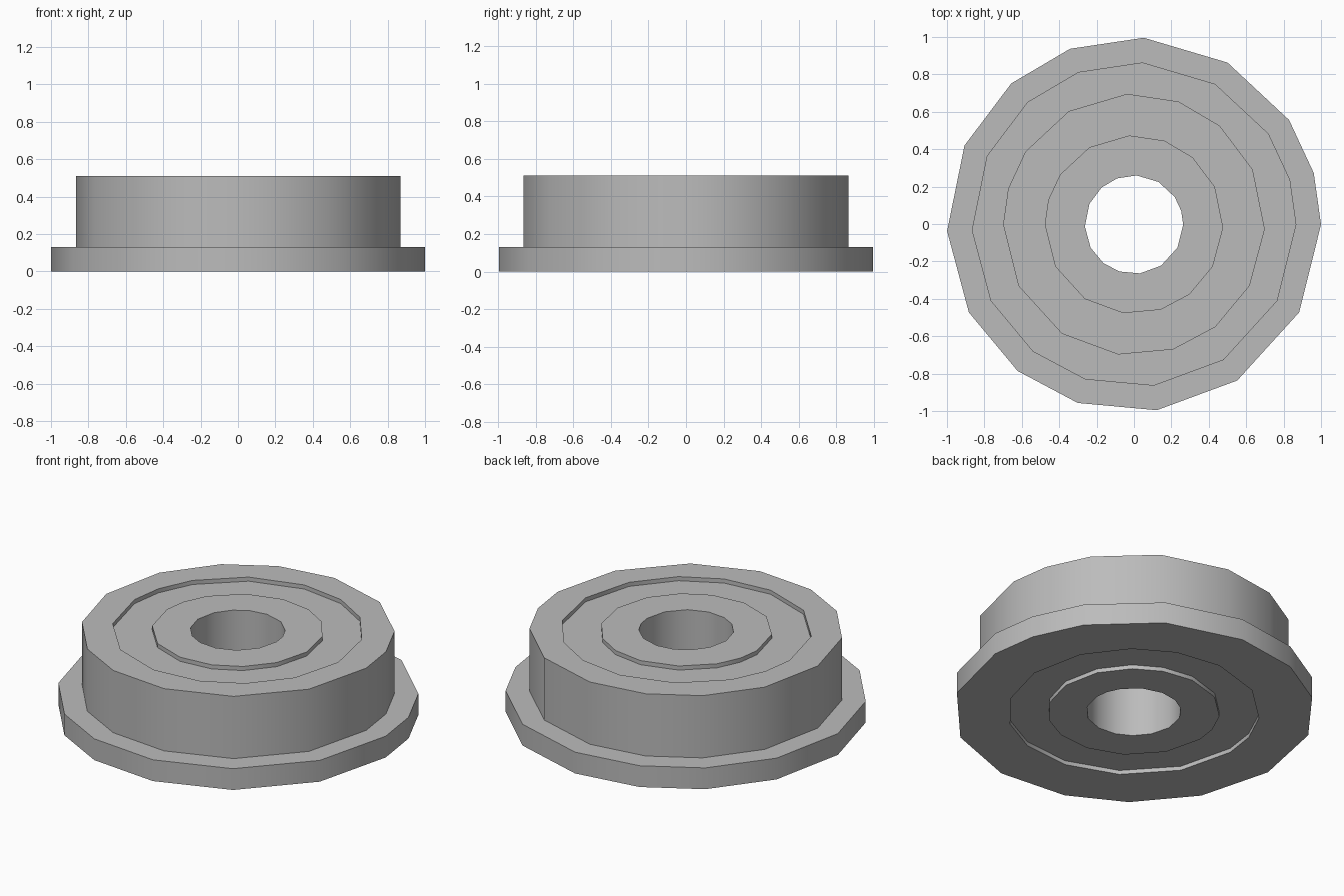
import bpy
import bmesh
from math import cos, sin, radians

# Remove the default cube
cube = bpy.data.objects.get("Cube")
if cube:
    bpy.data.objects.remove(cube, do_unlink=True)

# Main dimensions
HEIGHT, FLANGE_TOP, RECESS = 0.51, 0.13, 0.025
FLANGE_R, BODY_R, SEAL_OUT, SEAL_IN, BORE_R = 1.0, 0.868, 0.697, 0.477, 0.263
OVERLAP = 0.008
Y_SHIFT = -0.003

# Uneven facet corners: outward walls use OUTER, inward-facing groove uses its mirror image
OUTER = [0, 16, 34, 60, 87, 110, 131, 155, 182, 208, 231.5, 252.5, 277, 303.5, 332]
GROOVE = sorted((180 - a if a <= 182 else 540 - a) for a in OUTER)

steel = bpy.data.materials.new("steel_grey")
steel.use_nodes = True
grey = (0.5, 0.5, 0.5, 1.0)
steel.diffuse_color = grey
steel.node_tree.nodes["Principled BSDF"].inputs["Base Color"].default_value = grey


def lathe(name, profile):
    """Sweep a closed profile of (radius, z, corner angles) around the z axis."""
    bm = bmesh.new()
    rings = [
        [bm.verts.new((r * cos(radians(a)), r * sin(radians(a)) + Y_SHIFT, z)) for a in angles]
        for r, z, angles in profile
    ]
    for i, ring in enumerate(rings):
        following = rings[(i + 1) % len(rings)]
        for j in range(len(ring)):
            k = (j + 1) % len(ring)
            bm.faces.new((ring[j], ring[k], following[k], following[j]))
    bmesh.ops.recalc_face_normals(bm, faces=bm.faces)
    mesh = bpy.data.meshes.new(name)
    bm.to_mesh(mesh)
    bm.free()
    mesh.materials.append(steel)
    obj = bpy.data.objects.new(name, mesh)
    bpy.context.collection.objects.link(obj)
    bpy.ops.object.select_all(action="DESELECT")
    obj.select_set(True)
    bpy.context.view_layer.objects.active = obj
    bpy.ops.object.shade_smooth_by_angle(angle=radians(35))
    return obj


# Outer ring with its bottom flange
lathe("flanged_outer_ring", [
    (FLANGE_R, 0, OUTER),
    (FLANGE_R, FLANGE_TOP, OUTER),
    (BODY_R, FLANGE_TOP, OUTER),
    (BODY_R, HEIGHT, OUTER),
    (SEAL_OUT, HEIGHT, GROOVE),
    (SEAL_OUT, 0, GROOVE),
])

# Inner ring around the bore
lathe("inner_ring", [
    (SEAL_IN, 0, GROOVE),
    (SEAL_IN, HEIGHT, GROOVE),
    (BORE_R, HEIGHT, OUTER),
    (BORE_R, 0, OUTER),
])

# Recessed seal filling the gap between the rings
lathe("seal", [
    (SEAL_OUT + OVERLAP, RECESS, GROOVE),
    (SEAL_OUT + OVERLAP, HEIGHT - RECESS, GROOVE),
    (SEAL_IN - OVERLAP, HEIGHT - RECESS, GROOVE),
    (SEAL_IN - OVERLAP, RECESS, GROOVE),
])
